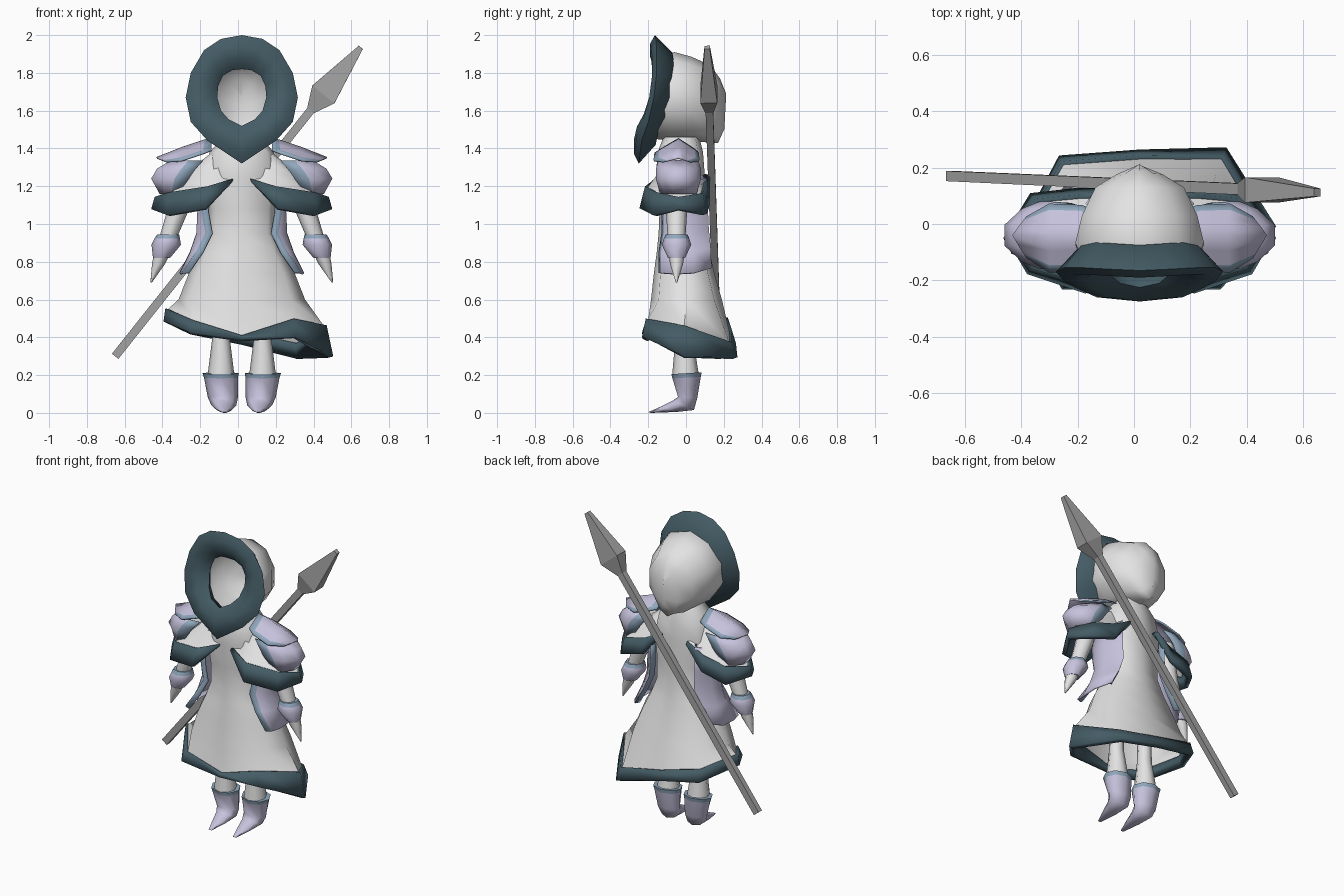
import bpy
from math import sin, cos, pi, copysign, radians
from mathutils import Vector

cube = bpy.data.objects.get("Cube")
if cube:
    bpy.data.objects.remove(cube)


def material(name, r, g, b):
    m = bpy.data.materials.new(name)
    m.use_nodes = True
    m.diffuse_color = (r, g, b, 1)
    m.node_tree.nodes["Principled BSDF"].inputs["Base Color"].default_value = (r, g, b, 1)
    return m


CLOTH = material("pale cloth", .77, .77, .77)
TEAL = material("dark teal fur", .058, .106, .13)
PLATE = material("lavender armour", .57, .54, .72)
TRIM = material("blue grey trim", .28, .39, .51)
METAL = material("spear grey", .37, .37, .37)
MID = .02  # body centre line


def skin(name, rows, mats, rule=None, closed=True, caps=False, solid=0, angle=45):
    """Skin rows of points with quads; rule(row, column) picks the material."""
    n = len(rows[0])
    verts = [p for row in rows for p in row]
    faces, picks = [], []
    for r in range(len(rows) - 1):
        for c in range(n if closed else n - 1):
            d = (c + 1) % n
            faces.append((r * n + c, r * n + d, (r + 1) * n + d, (r + 1) * n + c))
            picks.append(rule(r, c) if rule else 0)
    if caps:
        faces += [tuple(range(n))[::-1], tuple(range(len(verts) - n, len(verts)))]
        picks += [picks[0], picks[-1]]
    mesh = bpy.data.meshes.new(name)
    mesh.from_pydata(verts, [], faces)
    for m in mats:
        mesh.materials.append(m)
    for poly, pick in zip(mesh.polygons, picks):
        poly.material_index = pick
    ob = bpy.data.objects.new(name, mesh)
    bpy.context.collection.objects.link(ob)
    bpy.ops.object.select_all(action="DESELECT")
    bpy.context.view_layer.objects.active = ob
    ob.select_set(True)
    bpy.ops.object.mode_set(mode="EDIT")
    bpy.ops.mesh.select_all(action="SELECT")
    bpy.ops.mesh.remove_doubles(threshold=.0005)
    bpy.ops.mesh.normals_make_consistent(inside=False)
    bpy.ops.object.mode_set(mode="OBJECT")
    if angle:
        bpy.ops.object.shade_smooth_by_angle(angle=radians(angle))
    if solid:
        mod = ob.modifiers.new("thickness", "SOLIDIFY")
        mod.thickness = solid
        mod.offset = 0


def section(cx, hx, y0, z0, y1, z1, n=8, power=1.0):
    """Oval between a first and a last point in the middle plane, half width hx."""
    a, b = Vector((cx, y0, z0)), Vector((cx, y1, z1))
    ring = []
    for i in range(n):
        t = 2 * pi * i / n
        u = copysign(abs(cos(t)) ** power, cos(t))
        v = copysign(abs(sin(t)) ** power, sin(t))
        p = (a + b) / 2 + (a - b) / 2 * u
        ring.append((cx + hx * v, p.y, p.z))
    return ring


# Dress with an uneven, wind-blown hem
dress = [section(MID, hx, y0, z, y1, z, 8, .7) for z, hx, y0, y1 in (
    (1.46, .1, -.12, .07), (1.38, .17, -.15, .09), (1.25, .2, -.16, .1), (1.08, .18, -.14, .1),
    (.95, .175, -.145, .11), (.85, .22, -.155, .125), (.74, .28, -.17, .15), (.6, .335, -.185, .19))]
hem_top = [(.02, -.19, .405), (.29, -.2, .495), (.455, -.01, .46), (.31, .23, .37),
           (.02, .23, .43), (-.25, .21, .5), (-.37, 0, .55), (-.23, -.2, .485)]
hem_low = [(.02, -.215, .385), (.3, -.22, .4), (.49, -.01, .295), (.32, .26, .29),
           (.02, .25, .365), (-.26, .23, .42), (-.38, 0, .48), (-.25, -.22, .42)]
skin("dress", dress + [hem_top], [CLOTH], angle=60)
skin("hem_band", [hem_top, hem_low], [TEAL], solid=.03, angle=30)

# Hood shell, open at the face and gathered to a ridge behind
hood = [section(MID, hx, y0, z0, y1, z1, 10) for hx, y0, z0, y1, z1 in (
    (.215, -.1, 1.9, -.16, 1.45), (.24, -.06, 1.91, -.08, 1.44), (.215, .03, 1.885, .03, 1.44),
    (.165, .13, 1.84, .13, 1.43), (.085, .18, 1.77, .17, 1.43))]
ridge = [(MID, y + .033, 1.59 + (z - 1.59) * .55) for x, y, z in hood[-1]]
skin("hood", hood + [ridge], [CLOTH], angle=60)

# Fur ring: outer x, outer z, inner x, inner z, depth position
fur = [(0, 2, 0, 1.82, -.14), (.11, 1.98, .05, 1.815, -.135), (.2, 1.92, .1, 1.785, -.13),
       (.27, 1.8, .125, 1.73, -.13), (.297, 1.67, .13, 1.67, -.145), (.27, 1.54, .11, 1.6, -.175),
       (.18, 1.44, .07, 1.555, -.21), (0, 1.32, 0, 1.52, -.225)]
loop = [(1, f) for f in fur] + [(-1, f) for f in fur[-2:0:-1]]
rows = []
for s, (ox, oz, ix, iz, y) in loop + loop[:1]:
    rows.append([(MID + s * (ox + (ix - ox) * k), y + dy, oz + (iz - oz) * k)
                 for k, dy in ((0, -.025), (.25, -.05), (.65, -.05), (1, 0), (.8, .06), (.5, .065))])
skin("hood_fur", rows, [TEAL], angle=60)

# Spear: position along the shaft, half width, half thickness
butt, tip = Vector((-.65, .17, .3)), Vector((.65, .112, 1.935))
along = (tip - butt).normalized()
across = along.cross(Vector((0, 1, 0))).normalized()
deep = along.cross(across)


def spear_ring(t, w, d):
    p = butt.lerp(tip, t)
    return [p + across * w * a + deep * d * b for a, b in ((1, 1), (1, -1), (-1, -1), (-1, 1))]


skin("spear_shaft", [spear_ring(0, .022, .018), spear_ring(.8, .022, .02)], [METAL], caps=True, angle=0)
skin("spear_head", [spear_ring(*r) for r in (
    (.797, .024, .022), (.848, .075, .045), (1, .014, .014))], [METAL], caps=True, angle=0)

for side, s in (("left", 1), ("right", -1)):
    def at(x, y, z):
        return (MID + s * x, y, z)

    def limb(name, stations, mats, rule=None):
        skin(side + name, [section(MID + s * x, r, y - r, z, y + r, z) for x, y, z, r in stations],
             mats, rule, caps=True, angle=50)

    # Sleeve cloth and its fur edge: x, y, top, bottom
    edge = [(.05, -.155, 1.235, 1.225), (.19, -.215, 1.195, 1.08), (.39, -.155, 1.165, 1.045),
            (.465, -.04, 1.14, 1.075), (.38, .085, 1.16, 1.05), (.22, .1, 1.2, 1.1), (.1, .1, 1.26, 1.25)]
    high = [at(x * .96, -.04 + (y + .04) * .93, z) for x, y, z, b in edge]
    low = [at(x, -.04 + (y + .04) * 1.1, b) for x, y, z, b in edge]
    neck = [at(.03 + x * .3, -.04 + (y + .04) * .3, 1.37) for x, y, z, b in edge]
    sag = [at(.03 + x * .6, -.04 + (y + .04) * .65, 1.26) for x, y, z, b in edge]
    skin(side + "_sleeve", [neck, sag, high], [CLOTH], closed=False, angle=60)
    skin(side + "_sleeve_fur", [high, low], [TEAL], closed=False, solid=.03, angle=30)

    # Upper shoulder plate: peaked arches running from the neck to a point
    plate = []
    for x, top, drop, front, back, reach in ((.16, 1.45, .06, .1, .09, 0), (.195, 1.443, .07, .125, .105, .01),
                                             (.31, 1.405, .07, .13, .11, .01), (.45, 1.35, .02, .08, .065, -.05)):
        plate.append([at(x + reach * abs(k), -.04 + k * (front if k < 0 else back), top - drop * abs(k))
                      for k in (-1, -.8, -.4, 0, .4, .8, 1)])
    skin(side + "_shoulder_plate", plate, [PLATE, TRIM],
         lambda r, c: int(r == 0 or c in (0, 5)), closed=False, solid=.01, angle=80)

    # Lower shoulder plate wrapped round the upper arm, with broad trimmed edges
    wrap = []
    for z, inner, rim, outer, h in ((1.335, .205, .28, .37, .088), (1.29, .245, .32, .445, .1),
                                    (1.24, .28, .355, .475, .1), (1.16, .34, .375, .43, .08)):
        wrap.append([at(x, -.04 + y * h, z) for x, y in (
            (inner, -1.1), (rim, -1.15), ((rim + outer) / 2, -.9), (outer, -.35), (outer, .35),
            ((rim + outer) / 2, .9), (rim, 1.15), (inner, 1.1))])
    skin(side + "_arm_plate", wrap, [PLATE, TRIM],
         lambda r, c: int(c in (0, 6)), closed=False, solid=.01, angle=60)

    # Side panel with a trimmed front and a narrow trim turned in at the back
    panel = []
    for z, front, y0, out, back, y1 in ((1.22, .17, -.14, .21, .15, .1), (1.06, .175, -.125, .23, .15, .105),
                                        (.95, .155, -.125, .235, .15, .11), (.85, .205, -.14, .27, .19, .12),
                                        (.74, .28, -.14, .325, .25, .125)):
        panel.append([at(front, y0, z), at(front + .034, y0 + .012, z), at(out, -.06, z - .005),
                      at(out, .04, z), at(back + .015, y1 + .005, z + .025), at(back, y1 - .022, z + .03)])
    skin(side + "_side_panel", panel, [PLATE, TRIM],
         lambda r, c: int(c in (0, 4)), closed=False, solid=.012)

    # Arm, cuff and pointed hand
    limb("_arm", [(.29, -.04, 1.3, .06), (.335, -.05, 1.08, .057), (.4, -.05, .9, .045)], [CLOTH])
    limb("_cuff", [(.39, -.05, .945, .058), (.395, -.05, .922, .068), (.4, -.05, .89, .078),
                   (.425, -.05, .82, .045)], [PLATE, TRIM], lambda r, c: int(r == 0))
    limb("_hand", [(.42, -.05, .85, .043), (.44, -.05, .79, .035), (.48, -.05, .69, .004)], [CLOTH])

    # Leg and pointed boot
    limb("_leg", [(.11, -.01, .56, .042), (.11, -.01, .4, .046), (.11, -.002, .19, .072)], [CLOTH])
    skin(side + "_boot", [section(MID + s * x, hx, y0, z0, y1, z1) for x, hx, y0, z0, y1, z1 in (
        (.112, .096, -.077, .205, .083, .215), (.11, .09, -.072, .183, .078, .19),
        (.1, .08, -.042, .085, .06, .08), (.095, .066, -.07, .065, .042, .015),
        (.092, .045, -.13, .035, -.05, .005), (.09, .012, -.2, .004, -.185, 0))],
        [PLATE, TRIM], lambda r, c: int(r == 0), caps=True, angle=85)
